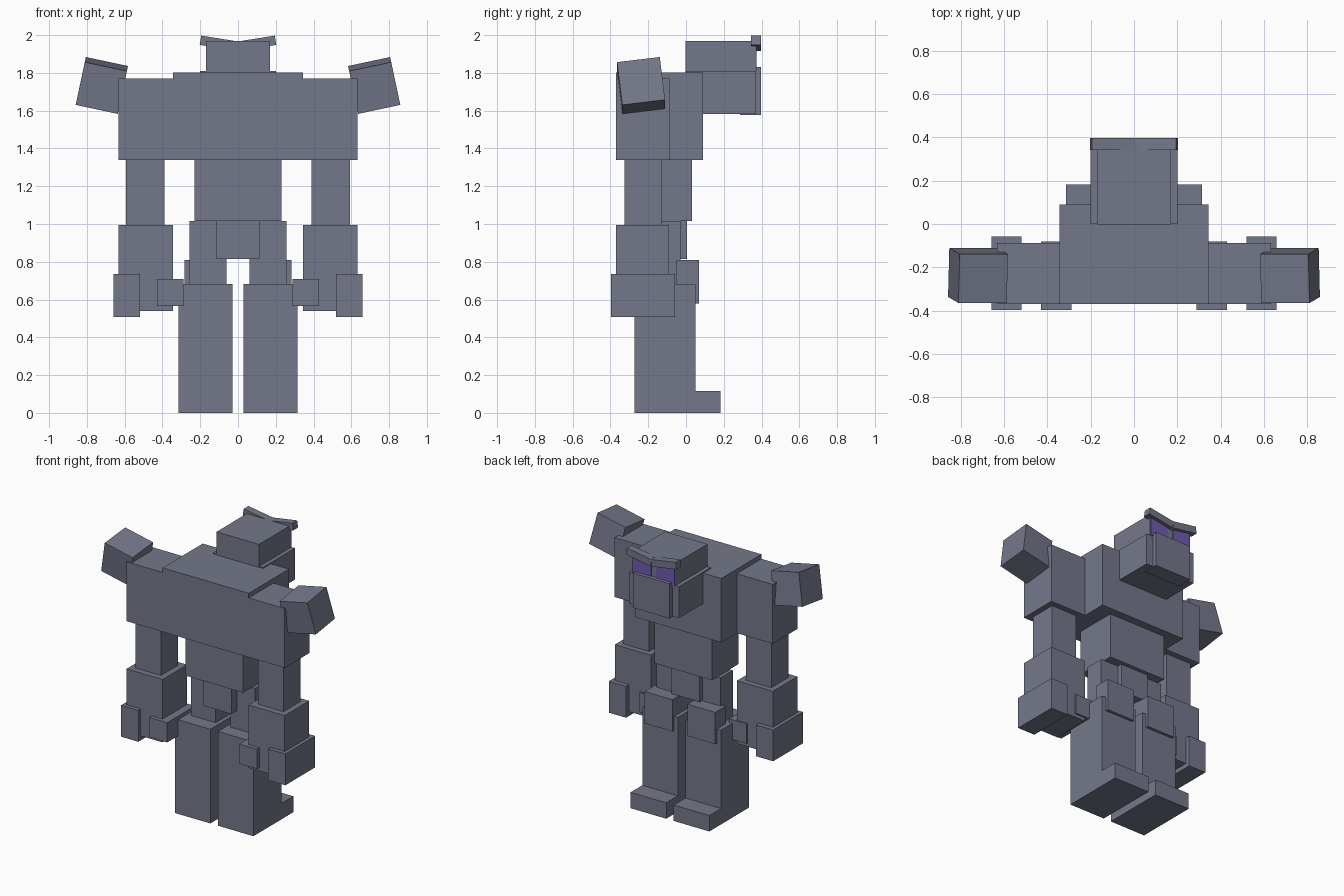
import bpy
import bmesh
import math
from mathutils import Matrix, Vector

if "Cube" in bpy.data.objects:
    bpy.data.objects.remove(bpy.data.objects["Cube"])


def material(name, rgb):
    m = bpy.data.materials.new(name)
    m.diffuse_color = (*rgb, 1.0)
    m.use_nodes = True
    m.node_tree.nodes["Principled BSDF"].inputs["Base Color"].default_value = m.diffuse_color
    return m


GREY = material("slate_grey", (0.175, 0.19, 0.255))
PURPLE = material("visor_purple", (0.165, 0.105, 0.42))


def finish(name, bm, mat):
    bmesh.ops.recalc_face_normals(bm, faces=bm.faces)
    mesh = bpy.data.meshes.new(name)
    bm.to_mesh(mesh)
    bm.free()
    mesh.materials.append(mat)
    obj = bpy.data.objects.new(name, mesh)
    bpy.context.collection.objects.link(obj)
    return obj


def box(name, x, y, z, mat=GREY, tilt_y=0.0, tilt_x=0.0):
    """Box from (min, max) ranges, optionally tilted about its centre."""
    centre = Vector([(r[0] + r[1]) / 2 for r in (x, y, z)])
    size = [r[1] - r[0] for r in (x, y, z)]
    bm = bmesh.new()
    bmesh.ops.create_cube(bm, size=1, matrix=Matrix.Diagonal((*size, 1)))
    turn = Matrix.Rotation(math.radians(tilt_y), 4, 'Y') @ Matrix.Rotation(math.radians(tilt_x), 4, 'X')
    bm.transform(Matrix.Translation(centre) @ turn)
    return finish(name, bm, mat)


def pair(name, x, y, z, mat=GREY, tilt_y=0.0, tilt_x=0.0):
    """Mirrored left and right boxes."""
    box(name + "_right", x, y, z, mat, tilt_y, tilt_x)
    box(name + "_left", (-x[1], -x[0]), y, z, mat, -tilt_y, tilt_x)


def prism(name, profile, y, mat):
    """Extrude an x-z profile along y."""
    bm = bmesh.new()
    face = bm.faces.new([bm.verts.new((px, y[0], pz)) for px, pz in profile])
    ext = bmesh.ops.extrude_face_region(bm, geom=[face])
    moved = [v for v in ext["geom"] if isinstance(v, bmesh.types.BMVert)]
    bmesh.ops.translate(bm, verts=moved, vec=(0, y[1] - y[0], 0))
    return finish(name, bm, mat)


# Trunk
box("chest", (-0.345, 0.345), (-0.37, 0.09), (1.34, 1.803))
box("waist", (-0.23, 0.23), (-0.27, 0.033), (1.015, 1.34))
box("pelvis", (-0.113, 0.113), (-0.235, 0.005), (0.815, 1.015))

# Head, jaw and face guard
box("head", (-0.17, 0.17), (-0.003, 0.368), (1.8, 1.97))
box("jaw", (-0.2, 0.2), (0.0, 0.367), (1.583, 1.81))
box("face_guard", (-0.147, 0.147), (0.285, 0.398), (1.578, 1.83))
pair("brow", (0.0, 0.2), (0.343, 0.398), (1.932, 1.982), tilt_y=-9)

# Thin eye plates on the face
for side, s in (("right", 1), ("left", -1)):
    eye = [(0.02 * s, 1.825), (0.168 * s, 1.81), (0.168 * s, 1.95), (0.02 * s, 1.925)]
    prism("eye_" + side, eye, (0.366, 0.373), PURPLE)

# Arms
pair("shoulder", (0.345, 0.633), (-0.37, -0.088), (1.34, 1.77))
pair("shoulder_block", (0.607, 0.835), (-0.352, -0.124), (1.617, 1.85), tilt_y=-12, tilt_x=7)
pair("upper_arm", (0.388, 0.592), (-0.325, -0.13), (0.99, 1.345))
pair("forearm", (0.345, 0.633), (-0.37, -0.09), (0.54, 0.995))
pair("outer_hand", (0.52, 0.658), (-0.398, -0.057), (0.508, 0.735))
pair("inner_hand", (0.288, 0.43), (-0.398, -0.08), (0.565, 0.708))

# Legs
pair("thigh", (0.06, 0.257), (-0.17, -0.03), (0.65, 1.015))
pair("knee", (0.06, 0.283), (-0.05, 0.07), (0.58, 0.81))
pair("shin", (0.03, 0.315), (-0.273, 0.05), (0.0, 0.682))
pair("foot", (0.03, 0.315), (0.045, 0.183), (0.0, 0.115))
